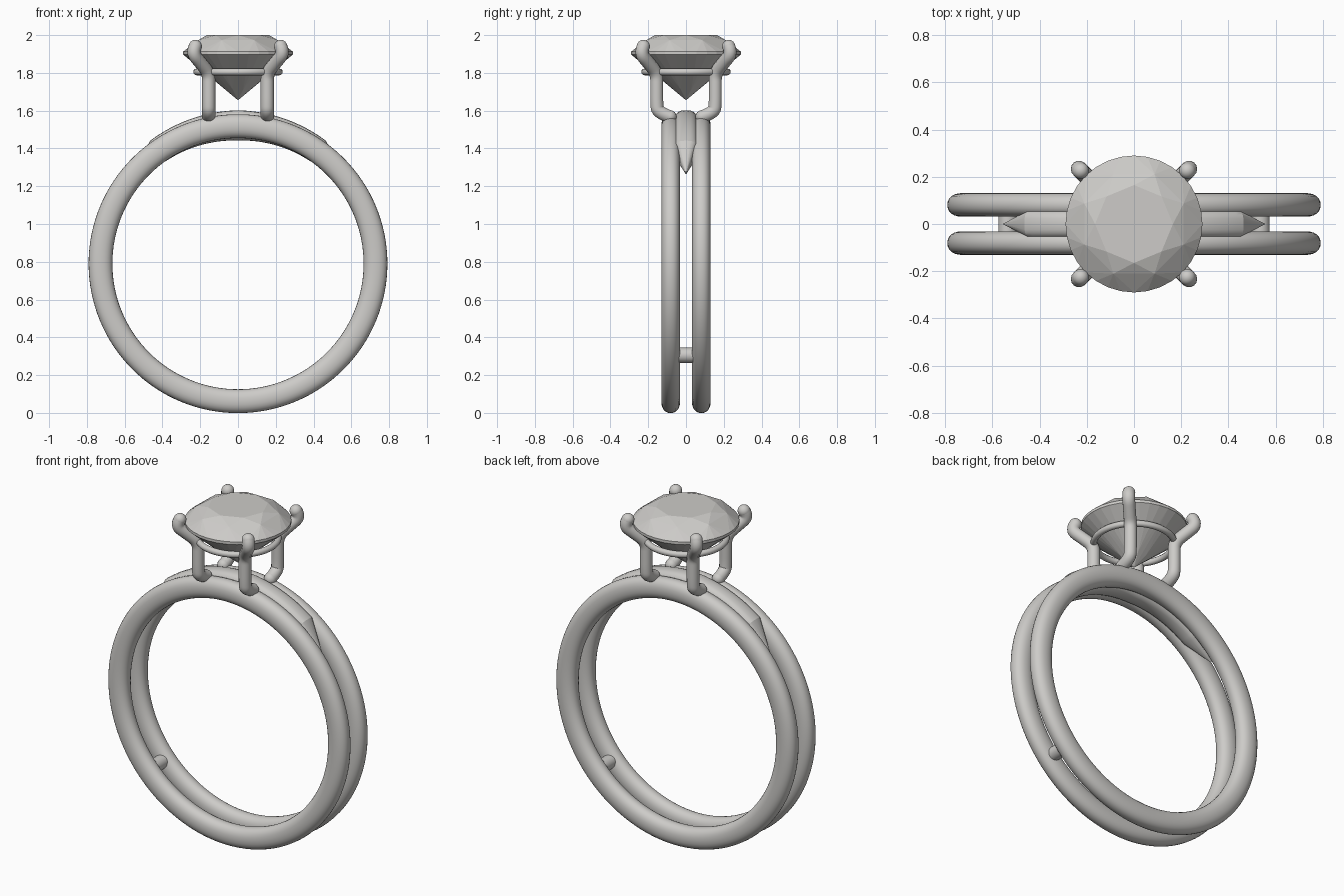
import bpy, bmesh
from math import sin, cos, pi, radians, copysign
from mathutils import Vector

cube = bpy.data.objects.get("Cube")
if cube:
    bpy.data.objects.remove(cube, do_unlink=True)

silver = bpy.data.materials.new("pale_silver")
silver.use_nodes = True
tone = (0.61, 0.60, 0.58, 1)
silver.diffuse_color = tone
silver.node_tree.nodes["Principled BSDF"].inputs["Base Color"].default_value = tone

CENTRE_Z = 0.79    # middle of the finger hole


def finish(obj, name, angle=None):
    obj.name = name
    obj.data.materials.clear()
    obj.data.materials.append(silver)
    if angle:
        bpy.ops.object.select_all(action='DESELECT')
        obj.select_set(True)
        bpy.context.view_layer.objects.active = obj
        bpy.ops.object.shade_smooth_by_angle(angle=radians(angle))
    return obj


def from_bmesh(bm, name, angle=None):
    bmesh.ops.recalc_face_normals(bm, faces=bm.faces[:])
    mesh = bpy.data.meshes.new(name)
    bm.to_mesh(mesh)
    bm.free()
    obj = bpy.data.objects.new(name, mesh)
    bpy.context.collection.objects.link(obj)
    return finish(obj, name, angle)


def polar(angle, radius, y):
    """Point around the finger hole; angle 0 is the top."""
    return (radius * sin(angle), y, CENTRE_Z + radius * cos(angle))


def loft(name, sections, closed, angle):
    bm = bmesh.new()
    rings = [[bm.verts.new(p) for p in s] for s in sections]
    pairs = list(zip(rings, rings[1:]))
    if closed:
        pairs.append((rings[-1], rings[0]))
    else:
        bm.faces.new(rings[0])
        bm.faces.new(rings[-1])
    n = len(rings[0])
    for a, b in pairs:
        for i in range(n):
            j = (i + 1) % n
            bm.faces.new((a[i], a[j], b[j], b[i]))
    return from_bmesh(bm, name, angle)


def section(angle, radius, half_r, half_y, y=0, power=1, n=24):
    """Rounded cross-section; a power under 1 makes it boxier."""
    def soft(v):
        return copysign(abs(v) ** power, v)
    return [polar(angle, radius + half_r * soft(cos(2 * pi * k / n)),
                  y + half_y * soft(sin(2 * pi * k / n))) for k in range(n)]


# Twin bands
for side, y in (("front", -0.081), ("back", 0.081)):
    loft(side + "_band", [section(2 * pi * i / 128, 0.728, 0.063, 0.05, y, 0.9)
                          for i in range(128)], True, 60)

# Bridge between the bands, ending in wedge points
steps = [-49] + [-35.5 + 71 * i / 32 for i in range(33)] + [49]
sections = []
for deg in steps:
    if abs(deg) > 40:
        sections.append(section(radians(deg), 0.728, 0.008, 0.002))
    else:
        sections.append(section(radians(deg), 0.732, 0.08 - 0.012 * abs(deg) / 35.5,
                                0.063, 0, 0.7))
loft("bridge", sections, False, 25)

# Small cross bars low between the bands
for side, x in (("right", -0.535), ("left", 0.535)):
    bpy.ops.mesh.primitive_cylinder_add(vertices=24, radius=0.04, depth=0.14,
                                        location=(x, 0, 0.305), rotation=(pi / 2, 0, 0))
    finish(bpy.context.object, side + "_cross_bar", 40)

# Collar under the stone
bpy.ops.mesh.primitive_torus_add(major_segments=64, minor_segments=12, major_radius=0.219,
                                 minor_radius=0.018, location=(0, 0, 1.805))
finish(bpy.context.object, "collar", 60)

# Four claws with rounded ends
CLAW = [(0.155, 0.085, 1.568), (0.155, 0.15, 1.59), (0.155, 0.155, 1.64),
        (0.155, 0.155, 1.72), (0.155, 0.155, 1.8), (0.2, 0.2, 1.855),
        (0.242, 0.242, 1.905), (0.226, 0.226, 1.94)]
RADIUS = 0.035


def claw(name, points):
    curve = bpy.data.curves.new(name, 'CURVE')
    curve.dimensions = '3D'
    curve.bevel_depth = RADIUS
    curve.bevel_resolution = 5
    spline = curve.splines.new('NURBS')
    spline.points.add(len(points) - 1)
    for target, p in zip(spline.points, points):
        target.co = (*p, 1)
    spline.order_u = 3
    spline.use_endpoint_u = True
    spline.resolution_u = 6
    helper = bpy.data.objects.new(name + "_path", curve)
    bpy.context.collection.objects.link(helper)
    bpy.context.view_layer.update()
    graph = bpy.context.evaluated_depsgraph_get()
    mesh = bpy.data.meshes.new_from_object(helper.evaluated_get(graph))
    bpy.data.objects.remove(helper, do_unlink=True)
    obj = bpy.data.objects.new(name, mesh)
    bpy.context.collection.objects.link(obj)
    finish(obj, name, 60)
    for part, p in (("_foot", points[0]), ("_tip", points[-1])):
        bpy.ops.mesh.primitive_uv_sphere_add(segments=20, ring_count=12,
                                             radius=RADIUS, location=p)
        finish(bpy.context.object, name + part, 60)


for lr, sx in (("right", -1), ("left", 1)):
    for fb, sy in (("front", -1), ("back", 1)):
        claw(fb + "_" + lr + "_claw", [(sx * x, sy * y, z) for x, y, z in CLAW])

# Brilliant-cut stone: rings of corners wrapped in a faceted hull
bm = bmesh.new()
for count, radius, z, turn in ((8, 0.165, 2.0, 0), (8, 0.228, 1.973, 0.5),
                               (32, 0.29, 1.913, 0), (32, 0.29, 1.897, 0),
                               (8, 0.075, 1.714, 0.5)):
    for k in range(count):
        a = 2 * pi * (k + turn) / count
        bm.verts.new((radius * cos(a), radius * sin(a), z))
bm.verts.new((0, 0, 1.655))
bmesh.ops.convex_hull(bm, input=bm.verts[:])
bmesh.ops.dissolve_limit(bm, angle_limit=radians(0.5), verts=bm.verts[:], edges=bm.edges[:])
from_bmesh(bm, "stone")
